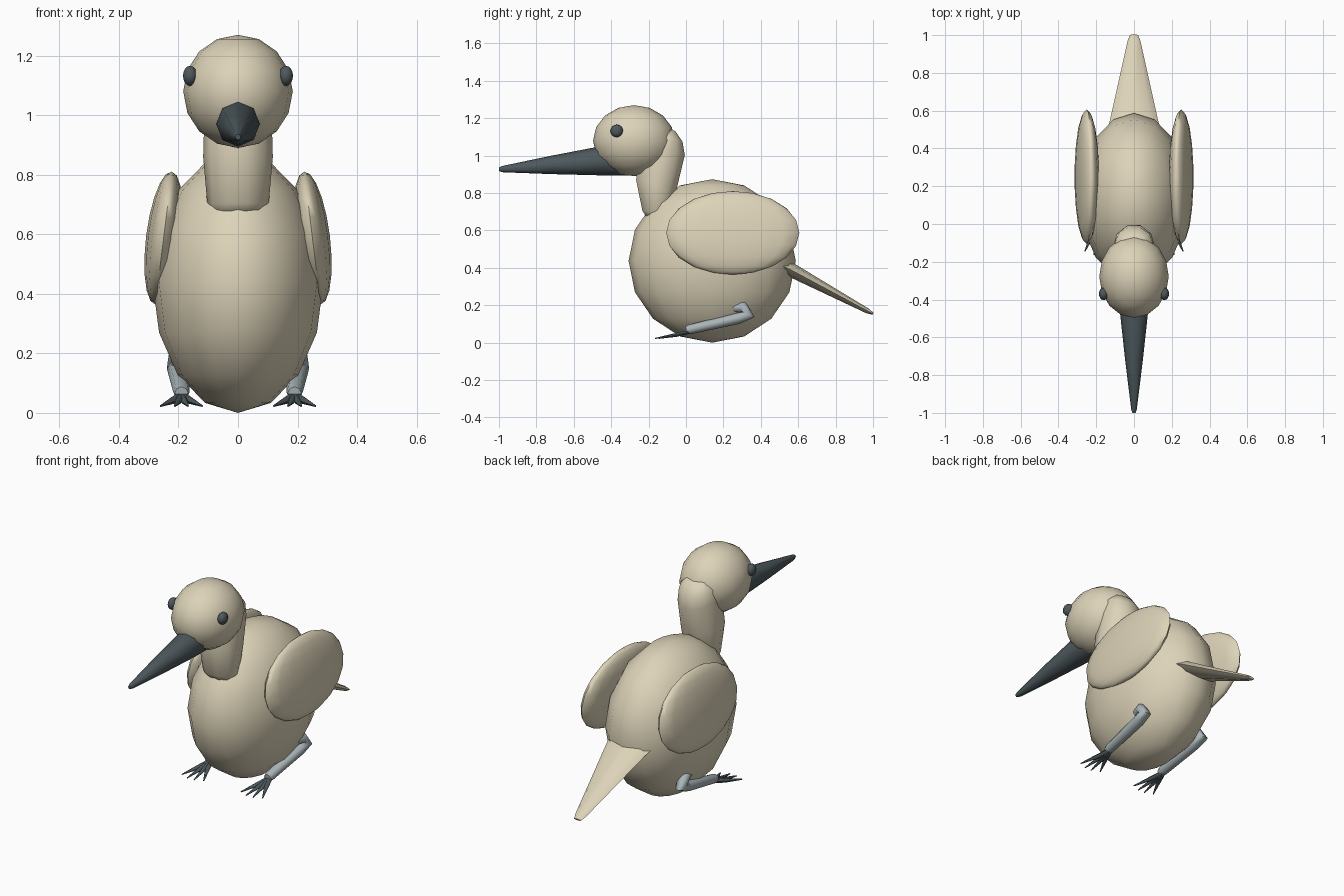
import bpy
import math
from mathutils import Vector, Matrix

cube = bpy.data.objects.get("Cube")
if cube:
    bpy.data.objects.remove(cube, do_unlink=True)


def material(name, rgb):
    m = bpy.data.materials.new(name)
    m.use_nodes = True
    m.diffuse_color = (*rgb, 1)
    m.node_tree.nodes["Principled BSDF"].inputs["Base Color"].default_value = (*rgb, 1)
    return m


cream = material("cream plumage", (0.72, 0.65, 0.48))
slate = material("dark slate", (0.075, 0.10, 0.11))
grey = material("pale grey", (0.40, 0.46, 0.48))


def finish(obj, name, mat):
    obj.name = name
    obj.data.materials.clear()
    obj.data.materials.append(mat)
    bpy.ops.object.select_all(action="DESELECT")
    obj.select_set(True)
    bpy.context.view_layer.objects.active = obj
    bpy.ops.object.shade_smooth_by_angle(angle=math.radians(60))
    return obj


def ellipsoid(name, mat, centre, radii, segments=16, rings=8, tilt=0.0):
    bpy.ops.mesh.primitive_uv_sphere_add(segments=segments, ring_count=rings)
    obj = bpy.context.object
    obj.data.transform(Matrix.Translation(centre) @ Matrix.Rotation(tilt, 4, "Y")
                       @ Matrix.Diagonal((*radii, 1)))
    return finish(obj, name, mat)


def loft(name, mat, stations, sides=8):
    """Tube through stations of (centre, half width, half depth)."""
    pts = [Vector(s[0]) for s in stations]
    verts, faces = [], []
    for i, (_, wide, deep) in enumerate(stations):
        along = (pts[min(i + 1, len(pts) - 1)] - pts[max(i - 1, 0)]).normalized()
        across = Vector((1, 0, 0))
        across = (across - along * across.dot(along)).normalized()
        up = along.cross(across)
        for k in range(sides):
            a = 2 * math.pi * k / sides
            verts.append(pts[i] + across * wide * math.cos(a) + up * deep * math.sin(a))
    for i in range(len(pts) - 1):
        for k in range(sides):
            j = (k + 1) % sides
            a, b = i * sides, (i + 1) * sides
            faces.append((a + k, a + j, b + j, b + k))
    faces.append(tuple(reversed(range(sides))))
    faces.append(tuple(range(len(verts) - sides, len(verts))))
    mesh = bpy.data.meshes.new(name)
    mesh.from_pydata(verts, [], faces)
    obj = bpy.data.objects.new(name, mesh)
    bpy.context.collection.objects.link(obj)
    return finish(obj, name, mat)


# Body, neck and head
ellipsoid("body", cream, (0, 0.14, 0.437), (0.287, 0.447, 0.437))
ellipsoid("head", cream, (0, -0.278, 1.08), (0.184, 0.219, 0.19))
loft("neck", cream, [
    ((0, -0.165, 0.66), 0.075, 0.05),
    ((0, -0.155, 0.70), 0.103, 0.082),
    ((0, -0.155, 0.86), 0.117, 0.118),
    ((0, -0.125, 1.03), 0.112, 0.128),
    ((0, -0.10, 1.10), 0.10, 0.09),
    ((0, -0.09, 1.14), 0.06, 0.035)], 10)

# Beak tapering forward
loft("beak", slate, [
    ((0, -0.30, 0.972), 0.075, 0.078),
    ((0, -0.48, 0.97), 0.073, 0.075),
    ((0, -0.72, 0.95), 0.047, 0.049),
    ((0, -0.98, 0.928), 0.015, 0.017),
    ((0, -1.0, 0.927), 0.009, 0.010)])

# Flat tail sloping down to the back
loft("tail", cream, [
    ((0, 0.46, 0.435), 0.15, 0.045),
    ((0, 0.56, 0.39), 0.125, 0.038),
    ((0, 0.97, 0.17), 0.034, 0.014),
    ((0, 1.0, 0.155), 0.022, 0.006)])

# Paired parts
for side, s in (("left", 1), ("right", -1)):
    ellipsoid(f"{side}_eye", slate, (s * 0.161, -0.37, 1.132), (0.025, 0.034, 0.034), 10, 8)
    ellipsoid(f"{side}_wing", cream, (s * 0.25, 0.25, 0.587), (0.06, 0.356, 0.225),
              18, 10, -s * math.radians(7))
    loft(f"{side}_leg", grey, [
        ((s * 0.18, 0.24, 0.19), 0.03, 0.03),
        ((s * 0.20, 0.305, 0.19), 0.034, 0.032),
        ((s * 0.205, 0.335, 0.15), 0.034, 0.034),
        ((s * 0.20, 0.28, 0.13), 0.034, 0.03),
        ((s * 0.19, 0.02, 0.071), 0.028, 0.026),
        ((s * 0.19, 0.0, 0.068), 0.022, 0.02)])
    for n, spread in enumerate((-0.07, -0.022, 0.022, 0.07)):
        reach = -0.165 if abs(spread) < 0.05 else -0.145
        loft(f"{side}_toe_{n + 1}", slate, [
            ((s * 0.19, 0.03, 0.06), 0.014, 0.012),
            ((s * 0.19 + spread * 0.4, -0.05, 0.042), 0.013, 0.012),
            ((s * 0.19 + spread, reach, 0.023), 0.003, 0.003)], 6)
